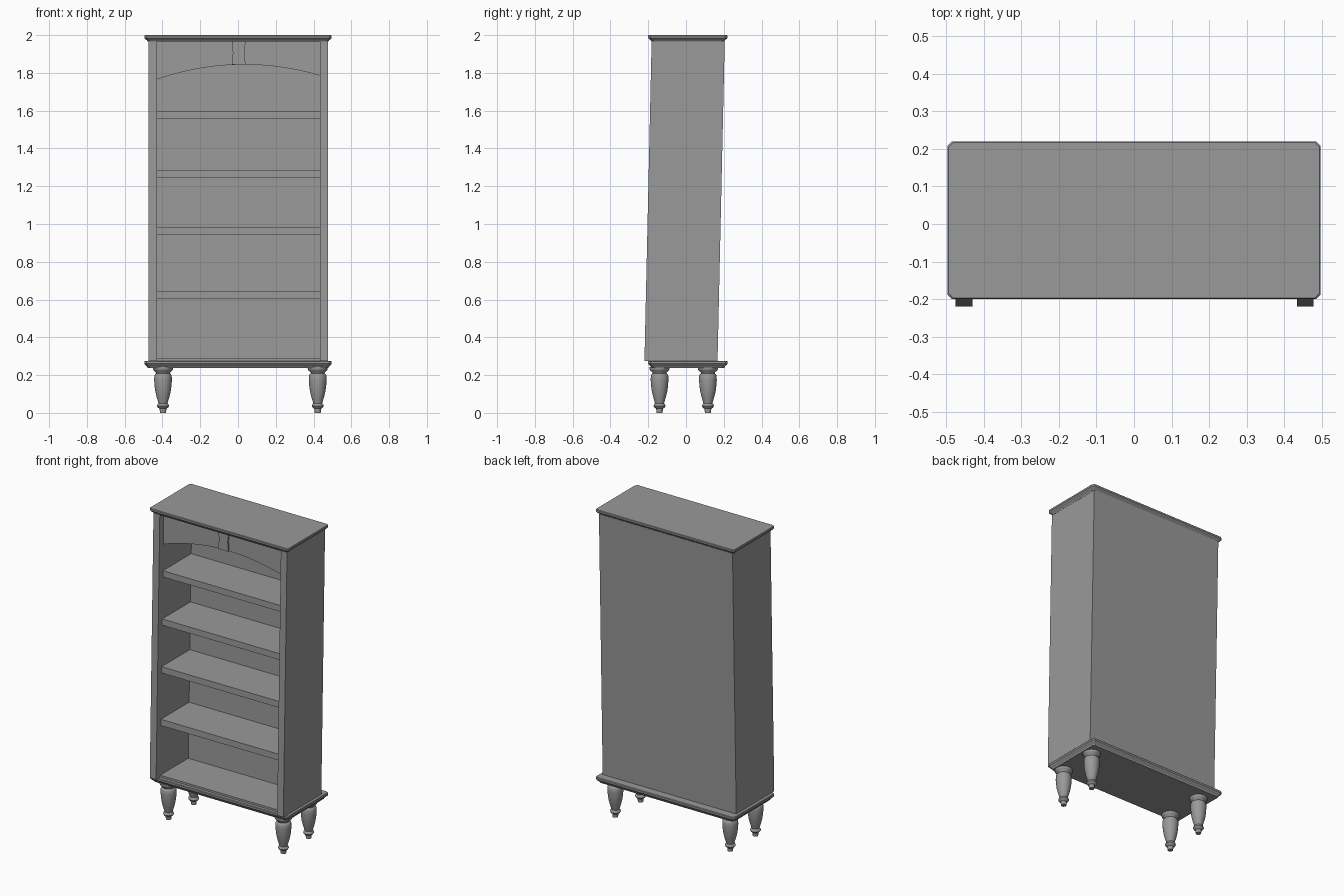
import bpy, bmesh, math

if "Cube" in bpy.data.objects:
    bpy.data.objects.remove(bpy.data.objects["Cube"])

Z0, Z1 = 0.276, 1.968      # carcass bottom and top
LEAN = 0.038 / (Z1 - Z0)   # carcass leans slightly backwards

grey = bpy.data.materials.new("dark_grey")
grey.diffuse_color = (0.32, 0.32, 0.32, 1)
grey.use_nodes = True
grey.node_tree.nodes["Principled BSDF"].inputs["Base Color"].default_value = grey.diffuse_color


def finish(name, bm, lean=False, smooth=False):
    if lean:
        for v in bm.verts:
            v.co.y += LEAN * (v.co.z - Z0)
    bmesh.ops.recalc_face_normals(bm, faces=bm.faces)
    me = bpy.data.meshes.new(name)
    bm.to_mesh(me)
    bm.free()
    me.materials.append(grey)
    ob = bpy.data.objects.new(name, me)
    bpy.context.collection.objects.link(ob)
    if smooth:
        bpy.context.view_layer.objects.active = ob
        ob.select_set(True)
        bpy.ops.object.shade_smooth_by_angle(angle=math.radians(35))
        ob.select_set(False)
    return ob


def box(name, x0, x1, y0, y1, z0, z1):
    bm = bmesh.new()
    bmesh.ops.create_cube(bm, size=1)
    for v in bm.verts:
        v.co = ((x0 + x1) / 2 + v.co.x * (x1 - x0),
                (y0 + y1) / 2 + v.co.y * (y1 - y0),
                (z0 + z1) / 2 + v.co.z * (z1 - z0))
    return finish(name, bm, lean=True)


def prism(name, outline, y0, y1):
    # extrude an x-z outline along y
    bm = bmesh.new()
    face = bm.faces.new([bm.verts.new((x, y0, z)) for x, z in outline])
    ext = bmesh.ops.extrude_face_region(bm, geom=[face])
    bm.faces.new([bm.verts.new((x, y0, z)) for x, z in outline]) if not face.is_valid else None
    for v in ext["geom"]:
        if isinstance(v, bmesh.types.BMVert):
            v.co.y = y1
    return finish(name, bm, lean=True, smooth=True)


def moulded_slab(name, z_bottom, z_top):
    # corner-cut plate, narrowing towards its underside
    h, cut = z_top - z_bottom, 0.012
    rings = []
    bm = bmesh.new()
    for t, inset in ((0, 0.018), (0.2, 0.014), (0.45, 0.004), (0.6, 0), (0.9, 0), (1, 0.003)):
        a, b0, b1 = 0.496 - inset, -0.2 + inset, 0.22 - inset
        pts = [(-a + cut, b0), (a - cut, b0), (a, b0 + cut), (a, b1 - cut),
               (a - cut, b1), (-a + cut, b1), (-a, b1 - cut), (-a, b0 + cut)]
        rings.append([bm.verts.new((x, y, z_bottom + t * h)) for x, y in pts])
    for lo, hi in zip(rings, rings[1:]):
        for i in range(8):
            j = (i + 1) % 8
            bm.faces.new((lo[i], lo[j], hi[j], hi[i]))
    bm.faces.new(rings[0])
    bm.faces.new(rings[-1])
    return finish(name, bm)


def turned_leg(name, cx, cy):
    profile = [(0, 0), (0.016, 0), (0.018, 0.022), (0.026, 0.027), (0.032, 0.036),
               (0.029, 0.045), (0.024, 0.051), (0.027, 0.062), (0.034, 0.085),
               (0.041, 0.115), (0.045, 0.145), (0.047, 0.175), (0.046, 0.197),
               (0.042, 0.205), (0.036, 0.209), (0.039, 0.216), (0.049, 0.224),
               (0.053, 0.232), (0.052, 0.242), (0, 0.242)]
    bm = bmesh.new()
    verts = [bm.verts.new((r, 0, z)) for r, z in profile]
    edges = [bm.edges.new(p) for p in zip(verts, verts[1:])]
    bmesh.ops.spin(bm, geom=verts + edges, cent=(0, 0, 0), axis=(0, 0, 1),
                   angle=2 * math.pi, steps=24)
    bmesh.ops.remove_doubles(bm, verts=bm.verts, dist=1e-5)
    bmesh.ops.translate(bm, verts=bm.verts, vec=(cx, cy, 0))
    return finish(name, bm, smooth=True)


# Top and base mouldings
moulded_slab("top_moulding", 1.965, 2.0)
moulded_slab("base_moulding", 0.238, 0.276)

# Side panels, back and floor
box("side_panel_left", -0.475, -0.43, -0.22, 0.167, Z0, Z1)
box("side_panel_right", 0.433, 0.477, -0.22, 0.167, Z0, Z1)
box("back_panel", -0.475, 0.477, 0.108, 0.167, Z0, Z1)
box("floor_board", -0.432, 0.435, -0.178, 0.11, Z0, 0.288)

# Shelves
for i, z in enumerate((0.606, 0.942, 1.247, 1.555)):
    box(f"shelf_{i + 1}", -0.432, 0.435, -0.18, 0.11, z, z + 0.04)

# Arched apron, slightly uneven from left to right
N = 28
arch = []
for i in range(N + 1):
    x = -0.432 + 0.867 * i / N
    drop = 0.08 if x < 0.03 else 0.058
    half = 0.463 if x < 0.03 else 0.403
    arch.append((x, 1.844 - drop * ((x - 0.03) / half) ** 2))
prism("arched_apron", arch + [(0.435, Z1), (-0.432, Z1)], -0.18, -0.15)

# Keystone with waisted sides
zs = [1.844 + 0.123 * i / 8 for i in range(9)]
waist = [0.03 + 0.006 * abs(math.cos(math.pi * i / 8)) for i in range(9)]
prism("keystone",
      [(0.003 + w, z) for w, z in zip(waist, zs)] +
      [(0.003 - w, z) for w, z in zip(waist[::-1], zs[::-1])], -0.19, -0.15)

# Turned legs
for side, x in (("left", -0.397), ("right", 0.422)):
    for end, y in (("front", -0.14), ("back", 0.116)):
        turned_leg(f"{end}_leg_{side}", x, y)
